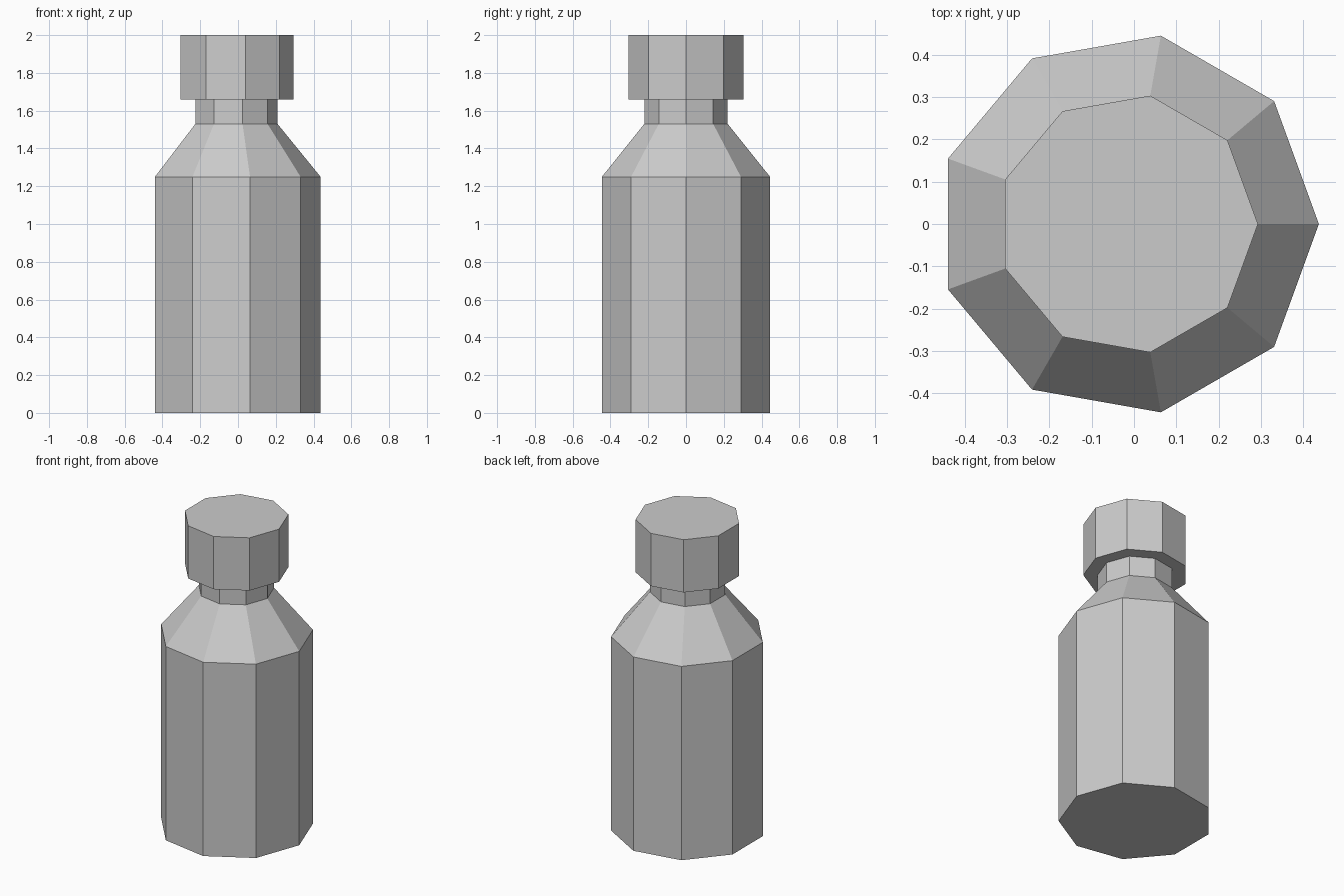
import bpy
import bmesh
from math import cos, sin, tau

SIDES = 9
CENTRE_X = -0.015

cube = bpy.data.objects.get("Cube")
if cube:
    bpy.data.objects.remove(cube, do_unlink=True)

grey = bpy.data.materials.new("light_grey")
grey.use_nodes = True
colour = (0.6, 0.6, 0.6, 1)
grey.diffuse_color = colour
grey.node_tree.nodes["Principled BSDF"].inputs["Base Color"].default_value = colour


def turned_part(name, profile):
    """Closed faceted solid from a (radius, height) profile."""
    bm = bmesh.new()
    rings = [[bm.verts.new((CENTRE_X + r * cos(tau * i / SIDES),
                            r * sin(tau * i / SIDES), z))
              for i in range(SIDES)] for r, z in profile]
    for low, high in zip(rings, rings[1:]):
        for i in range(SIDES):
            j = (i + 1) % SIDES
            bm.faces.new((low[i], low[j], high[j], high[i]))
    bm.faces.new(rings[0][::-1])
    bm.faces.new(rings[-1])
    mesh = bpy.data.meshes.new(name)
    bm.to_mesh(mesh)
    bm.free()
    mesh.materials.append(grey)
    obj = bpy.data.objects.new(name, mesh)
    bpy.context.collection.objects.link(obj)
    return obj


# Body with sloped shoulder and neck
turned_part("bottle_body", [(0.452, 0), (0.452, 1.25), (0.224, 1.53), (0.224, 1.665)])

# Wide screw cap
turned_part("bottle_cap", [(0.308, 1.66), (0.308, 2)])
